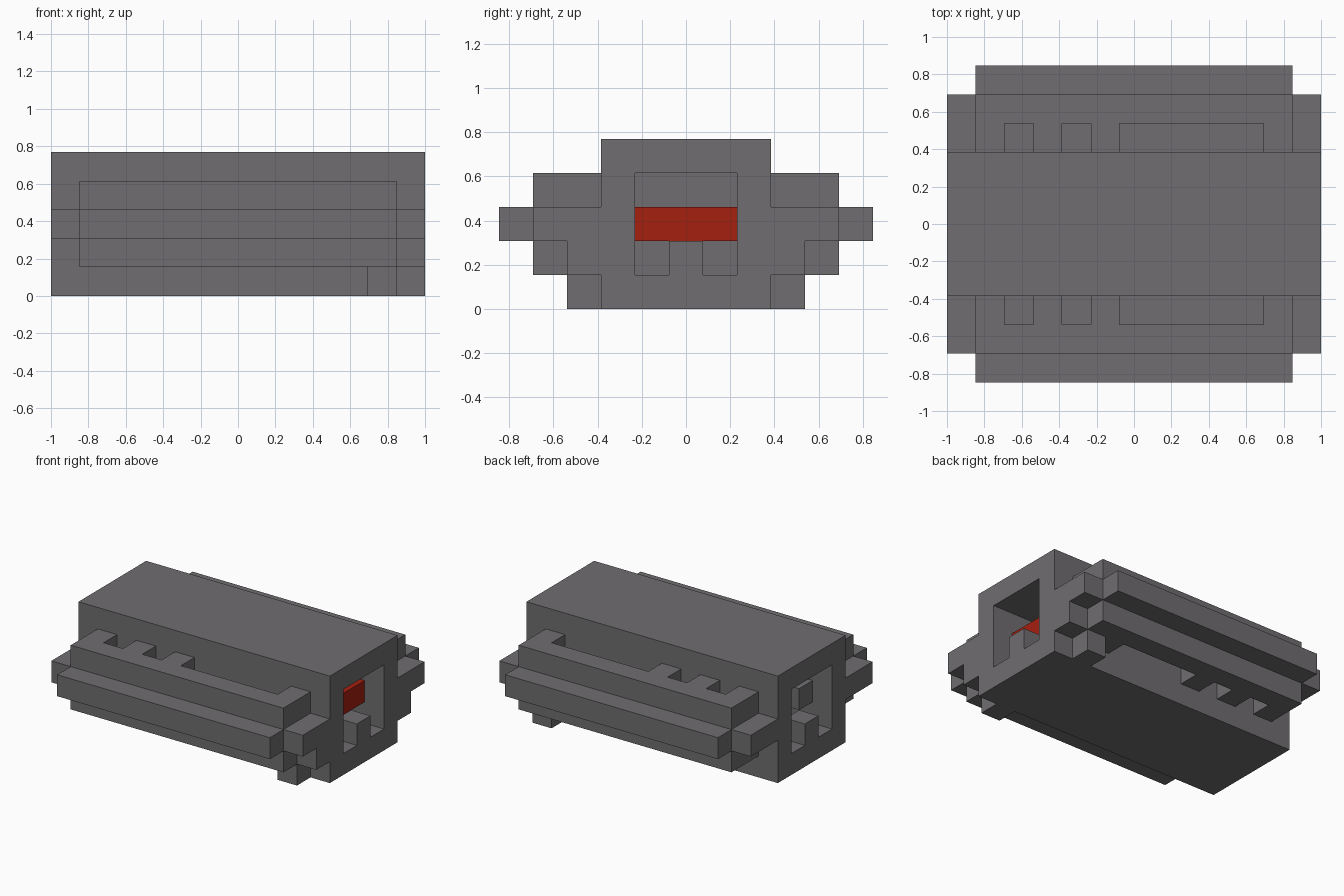
import bpy
import bmesh
from mathutils import Matrix, Vector

if "Cube" in bpy.data.objects:
    bpy.data.objects.remove(bpy.data.objects["Cube"], do_unlink=True)

U = 2 / 13  # block size


def make_material(name, rgb):
    mat = bpy.data.materials.new(name)
    mat.use_nodes = True
    mat.diffuse_color = (*rgb, 1)
    shader = next(n for n in mat.node_tree.nodes if n.type == "BSDF_PRINCIPLED")
    shader.inputs["Base Color"].default_value = (*rgb, 1)
    return mat


GREY = make_material("hull grey", (0.16, 0.154, 0.163))
RED = make_material("signal red", (0.376, 0.014, 0.005))


def blocks(name, boxes, mat=GREY, mirror=False):
    """Each box is three inclusive block ranges along x, y and z."""
    bm = bmesh.new()
    for box in boxes:
        lo = Vector((box[0][0] - 0.5, box[1][0] - 0.5, box[2][0])) * U
        hi = Vector((box[0][1] + 0.5, box[1][1] + 0.5, box[2][1] + 1)) * U
        place = Matrix.Translation((lo + hi) / 2) @ Matrix.Diagonal((*(hi - lo), 1))
        bmesh.ops.create_cube(bm, size=1, matrix=place)
    mesh = bpy.data.meshes.new(name)
    bm.to_mesh(mesh)
    bm.free()
    mesh.materials.append(mat)
    obj = bpy.data.objects.new(name, mesh)
    bpy.context.collection.objects.link(obj)
    if mirror:
        mod = obj.modifiers.new("other side", "MIRROR")
        mod.use_axis = (False, True, False)
        mod.use_mirror_merge = False
    return obj


# Central hull, hollowed at both ends
hull = blocks("hull", [((-6, 6), (-2, 2), (0, 4))])
cutter = blocks("end_openings_cutter", [
    ((4, 7), (-1, 1), (1, 3)),
    ((-7, -4), (-1, 1), (1, 3)),
])
cutter.hide_render = True
cutter.hide_viewport = True
cut = hull.modifiers.new("end openings", "BOOLEAN")
cut.operation = "DIFFERENCE"
cut.solver = "EXACT"
cut.object = cutter

# Parts inside the openings
for name, x in (("right_sill_post", 6), ("left_sill_post", -6)):
    blocks(name, [((x, x), (0, 0), (1, 1))])
blocks("red_panel", [((4, 5), (-1, 1), (2, 2))], RED)
blocks("inner_side_blocks", [((-5, -5), (1, 1), (2, 2))], mirror=True)

# Stepped side rails
blocks("upper_rail", [((-5, 5), (4, 4), (3, 3))], mirror=True)
blocks("middle_rail", [((-6, 6), (3, 4), (2, 2))], mirror=True)
blocks("outer_rail", [((-5, 5), (5, 5), (2, 2))], mirror=True)
blocks("lower_rail", [((-5, 5), (4, 4), (1, 1))], mirror=True)

# Spacer teeth between the rails and the hull
small_teeth = [(-5, -5), (-3, -3), (-1, -1)]
for name, end, z in (("upper_teeth", (5, 5), 3), ("lower_teeth", (4, 6), 1)):
    blocks(name, [(x, (3, 3), (z, z)) for x in small_teeth + [end]], mirror=True)

# Feet under one end
blocks("foot", [((5, 5), (3, 3), (0, 0))], mirror=True)
